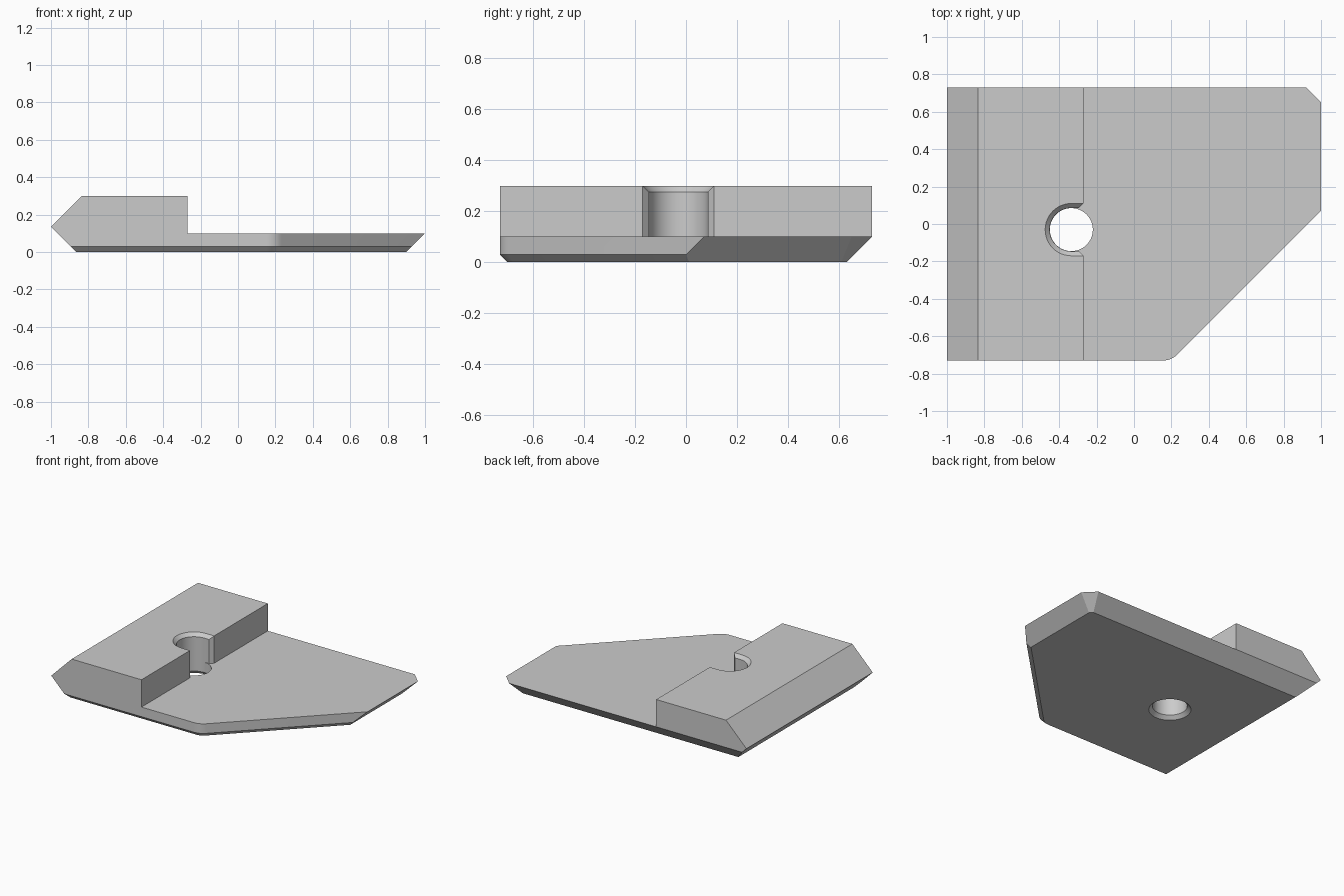
import bpy, bmesh, math
from mathutils import Vector

if "Cube" in bpy.data.objects:
    bpy.data.objects.remove(bpy.data.objects["Cube"], do_unlink=True)

grey = bpy.data.materials.new("plain grey")
grey.use_nodes = True
grey.diffuse_color = (0.6, 0.6, 0.6, 1)
grey.node_tree.nodes["Principled BSDF"].inputs["Base Color"].default_value = (0.6, 0.6, 0.6, 1)


def loft(rings):
    """Closed solid through rings of equal point count, given bottom to top."""
    bm = bmesh.new()
    loops = [[bm.verts.new(p) for p in ring] for ring in rings]
    bm.faces.new(list(reversed(loops[0])))
    bm.faces.new(loops[-1])
    for low, high in zip(loops, loops[1:]):
        n = len(low)
        for i in range(n):
            j = (i + 1) % n
            bm.faces.new((low[i], low[j], high[j], high[i]))
    bmesh.ops.recalc_face_normals(bm, faces=bm.faces)
    return bm


def make_object(name, bm):
    mesh = bpy.data.meshes.new(name)
    bm.to_mesh(mesh)
    bm.free()
    mesh.materials.append(grey)
    obj = bpy.data.objects.new(name, mesh)
    bpy.context.collection.objects.link(obj)
    return obj


def slice_off(bm, point, normal):
    """Remove everything beyond a plane and cap the opening."""
    cut = bmesh.ops.bisect_plane(bm, geom=bm.verts[:] + bm.edges[:] + bm.faces[:], dist=1e-5,
                                 plane_co=point, plane_no=normal, clear_outer=True)
    edges = [e for e in cut["geom_cut"] if isinstance(e, bmesh.types.BMEdge) and e.is_boundary]
    if edges:
        bmesh.ops.contextual_create(bm, geom=edges)


def subtract(target, bm, name):
    cutter = make_object(name, bm)
    cutter.hide_render = True
    mod = target.modifiers.new(name, "BOOLEAN")
    mod.operation, mod.solver, mod.object = "DIFFERENCE", "EXACT", cutter
    bpy.context.view_layer.objects.active = target
    bpy.ops.object.modifier_apply(modifier=mod.name)
    bpy.data.objects.remove(cutter, do_unlink=True)


def arc(cx, cy, r, start, end, steps):
    angles = [math.radians(start + (end - start) * i / steps) for i in range(steps + 1)]
    return [(cx + r * math.cos(a), cy + r * math.sin(a)) for a in angles]


def at(points, z):
    return [(x, y, z) for x, y in points]


# Outline, with a rounded corner between the front and the diagonal edge
HALF, STEP_X, STEP_Z, TOP = 0.73, -0.27, 0.1, 0.3
ROUND = 0.11
corner_x = 0.2 - ROUND * math.tan(math.radians(22.5))
outline = [(-1, -HALF)] + arc(corner_x, -HALF + ROUND, ROUND, -90, -45, 6)
outline += [(1, 0.07), (1, 0.65), (0.92, HALF), (-1, HALF)]
body = loft([at(outline, 0), at(outline, TOP)])

# Underside chamfers: deep at left, back and right, fine along the front
for i, (x, y) in enumerate(outline):
    nx, ny = outline[(i + 1) % len(outline)]
    out = Vector((ny - y, x - nx, 0)).normalized()
    if out.x < -0.9:
        depth = 0.135
    elif out.y < -0.1:
        depth = 0.03
    else:
        depth = 0.1
    slice_off(body, (x, y, depth), out - Vector((0, 0, 1)))

# Upper chamfer on the left edge
slice_off(body, (-1, 0, 0.135), (-1, 0, 1))
bmesh.ops.recalc_face_normals(body, faces=body.faces)
plate = make_object("stepped_plate", body)

# Step down to the thin side
box = [(STEP_X, -1), (1.2, -1), (1.2, 1), (STEP_X, 1)]
subtract(plate, loft([at(box, STEP_Z), at(box, 0.5)]), "step_cutter")

# Open pocket with a chamfered rim and flared mouth
CX, CY, R, RIM = -0.335, -0.03, 0.116, 0.024


def pocket(r, grow):
    mouth, flare = STEP_X - RIM + grow, 0.03
    ends = [(mouth, r), (STEP_X + flare, R + RIM + flare)]
    right = [(x, CY - y) for x, y in ends]
    left = [(x, CY + y) for x, y in reversed(ends)]
    return arc(CX, CY, r, 90, 270, 24) + right + left


narrow, wide = pocket(R, 0), pocket(R + RIM, RIM)
subtract(plate, loft([at(narrow, STEP_Z), at(narrow, TOP - RIM), at(wide, TOP), at(wide, 0.4)]),
         "pocket_cutter")

# Through hole, countersunk from below
hole = [at(arc(CX, CY, r, 0, 352.5, 47), z)
        for r, z in ((0.165, -0.025), (0.115, 0.025), (0.115, 0.2))]
subtract(plate, loft(hole), "hole_cutter")

# Smooth curved walls, crisp edges
bpy.ops.object.select_all(action="DESELECT")
plate.select_set(True)
bpy.context.view_layer.objects.active = plate
bpy.ops.object.shade_smooth_by_angle(angle=math.radians(20))
